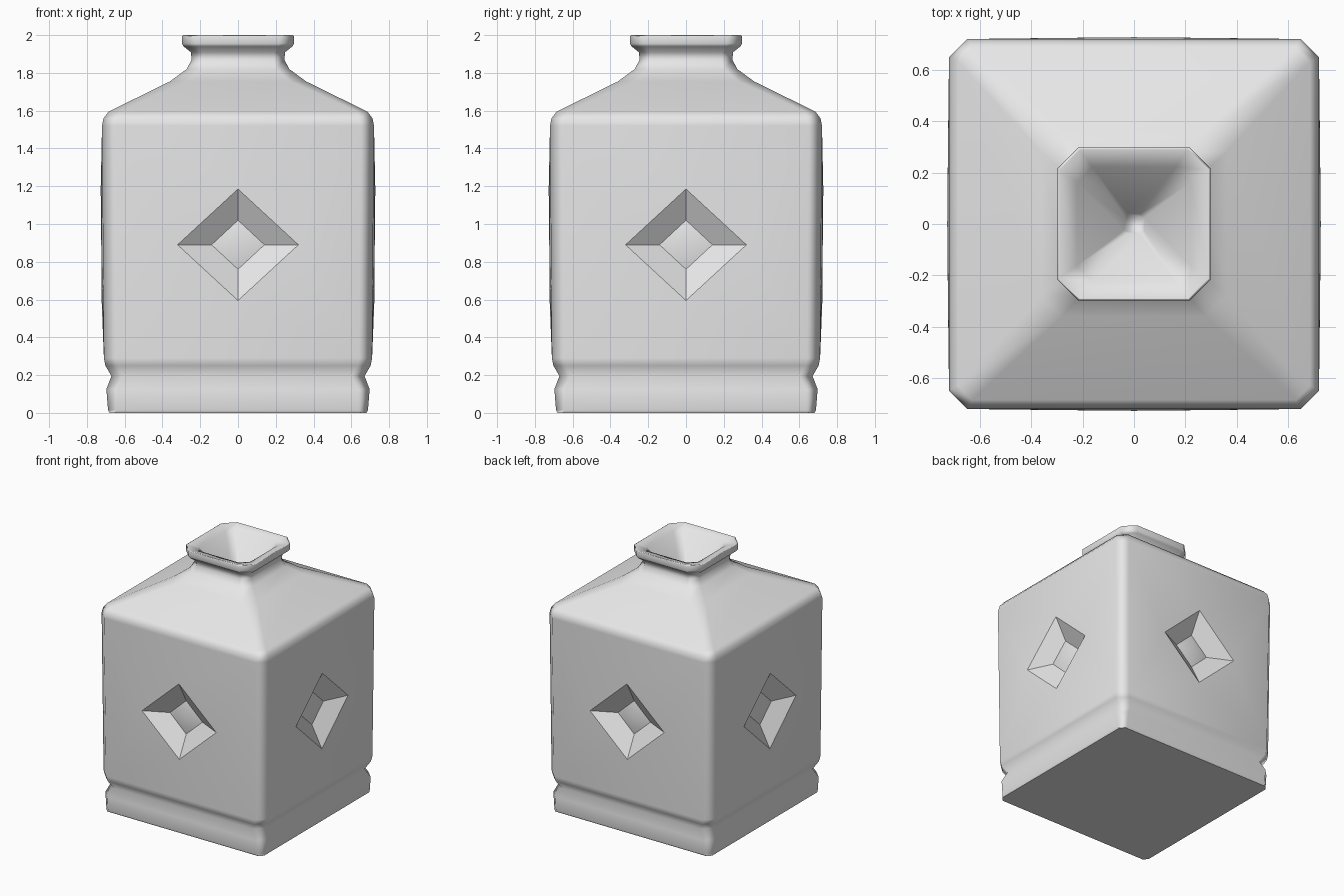
import bpy, bmesh, math
from mathutils import Matrix

if "Cube" in bpy.data.objects:
    bpy.data.objects.remove(bpy.data.objects["Cube"])

# (half width, corner chamfer, height): outside from foot to rim, then the funnel mouth
PROFILE = [
    (0.680, 0.03, 0.00), (0.688, 0.05, 0.015), (0.697, 0.06, 0.125),
    (0.670, 0.07, 0.195), (0.702, 0.07, 0.25), (0.710, 0.07, 0.29),
    (0.720, 0.07, 1.52), (0.712, 0.07, 1.56), (0.685, 0.055, 1.595),
    (0.360, 0.08, 1.755), (0.272, 0.07, 1.82), (0.245, 0.06, 1.87),
    (0.250, 0.06, 1.91), (0.288, 0.08, 1.94), (0.297, 0.08, 1.955),
    (0.297, 0.08, 1.995), (0.290, 0.08, 2.00), (0.222, 0.06, 1.98),
    (0.040, 0.015, 1.72),
]
WALL = 5            # profile segment that carries the dimples
DZ = 0.89           # dimple centre height

bm = bmesh.new()


def ring(h, c, z):
    k = h - c
    pts = [(-k, -h), (k, -h), (h, -k), (h, k), (k, h), (-k, h), (-h, k), (-h, -k)]
    return [bm.verts.new((x, y, z)) for x, y in pts]


def diamond(rot, w, h, depths):
    """Four points on the front wall (left, bottom, right, top), turned to a side."""
    pts = [(-w, 0), (0, -h), (w, 0), (0, h)]
    return [bm.verts.new(rot @ Matrix.Translation((x, -d, DZ + z)).translation)
            for (x, z), d in zip(pts, depths)]


def dimple(rot, bl, br, tr, tl):
    outer = diamond(rot, 0.32, 0.295, (0.724, 0.722, 0.724, 0.727))
    inner = diamond(rot, 0.14, 0.13, (0.637,) * 4)
    peak = bm.verts.new(rot @ Matrix.Translation((0, -0.665, DZ)).translation)
    corners = [bl, br, tr, tl]
    for i in range(4):
        j = (i + 1) % 4
        # wall around the dimple
        bm.faces.new((corners[i], outer[j], outer[i]))
        bm.faces.new((corners[i], corners[j], outer[j]))
        # sloping sides and the raised centre
        bm.faces.new((outer[i], outer[j], inner[j], inner[i]))
        bm.faces.new((inner[i], inner[j], peak))
        for a, b in ((outer[i], outer[j]), (inner[i], inner[j]), (outer[i], inner[i])):
            bm.edges.get((a, b)).smooth = False


# Bottle skin
rings = [ring(*p) for p in PROFILE]
for s in range(len(rings) - 1):
    lo, hi = rings[s], rings[s + 1]
    for i in range(8):
        j = (i + 1) % 8
        if s == WALL and i % 2 == 0:
            dimple(Matrix.Rotation(math.pi / 4 * i, 3, 'Z'), lo[i], lo[j], hi[j], hi[i])
        else:
            bm.faces.new((lo[i], lo[j], hi[j], hi[i]))
bm.faces.new(rings[0][::-1])    # underside
bm.faces.new(rings[-1])         # bottom of the funnel mouth
bmesh.ops.recalc_face_normals(bm, faces=bm.faces[:])

mesh = bpy.data.meshes.new("square_bottle")
bm.to_mesh(mesh)
bm.free()
bottle = bpy.data.objects.new("square_bottle", mesh)
bpy.context.collection.objects.link(bottle)

# Plain grey
grey = bpy.data.materials.new("light_grey")
grey.diffuse_color = (0.8, 0.8, 0.8, 1)
grey.use_nodes = True
grey.node_tree.nodes["Principled BSDF"].inputs["Base Color"].default_value = grey.diffuse_color
mesh.materials.append(grey)

# Smooth bevels, flat large walls
bpy.context.view_layer.objects.active = bottle
bottle.select_set(True)
bpy.ops.object.shade_smooth_by_angle(angle=math.radians(55), keep_sharp_edges=True)
weighted = bottle.modifiers.new("weighted_normals", 'WEIGHTED_NORMAL')
weighted.keep_sharp = True
